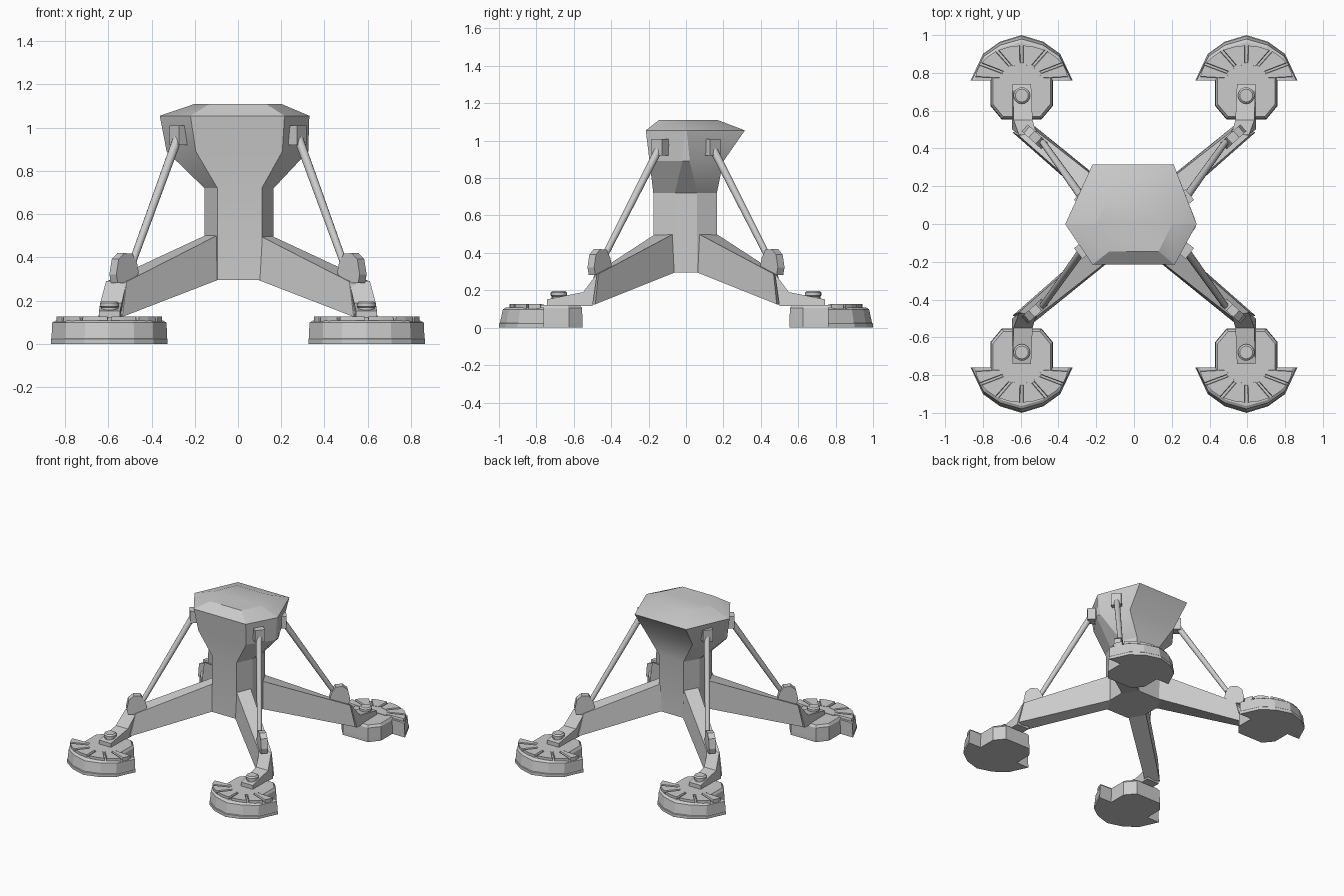
import bpy, bmesh
from math import sin, cos, radians, pi
from mathutils import Vector

if "Cube" in bpy.data.objects:
    bpy.data.objects.remove(bpy.data.objects["Cube"])


def finish(name, bm, smooth=None):
    bmesh.ops.recalc_face_normals(bm, faces=bm.faces)
    me = bpy.data.meshes.new(name)
    bm.to_mesh(me)
    bm.free()
    ob = bpy.data.objects.new(name, me)
    bpy.context.collection.objects.link(ob)
    if smooth:
        bpy.ops.object.select_all(action='DESELECT')
        ob.select_set(True)
        bpy.context.view_layer.objects.active = ob
        bpy.ops.object.shade_smooth_by_angle(angle=radians(smooth))
    return ob


def add_loft(bm, rings):
    loops = [[bm.verts.new(p) for p in ring] for ring in rings]
    n = len(loops[0])
    for a, b in zip(loops, loops[1:]):
        for i in range(n):
            j = (i + 1) % n
            bm.faces.new((a[i], a[j], b[j], b[i]))
    bm.faces.new(loops[0][::-1])
    bm.faces.new(loops[-1])


def loft(name, rings, smooth=None):
    bm = bmesh.new()
    add_loft(bm, rings)
    return finish(name, bm, smooth)


def ring_at(center, u, v, pts):
    return [center + u * a + v * b for a, b in pts]


def circle(r, n):
    return [(r * cos(2 * pi * i / n), r * sin(2 * pi * i / n)) for i in range(n)]


# central body: faceted column flaring into a wide hexagonal head
def body_ring(z, xl, xr, side, fl, fr, yf, bl, br, yb):
    return [(fl, yf, z), (fr, yf, z), (xr, -side, z), (xr, side, z),
            (br, yb, z), (bl, yb, z), (xl, side, z), (xl, -side, z)]

loft("body", [
    body_ring(0.295, -.155, .165, .06, -.095, .11, -.175, -.095, .11, .165),
    body_ring(0.72, -.155, .165, .06, -.095, .11, -.175, -.095, .11, .165),
    body_ring(0.89, -.33, .325, .02, -.195, .205, -.195, -.195, .205, .20),
    body_ring(1.055, -.362, .33, .004, -.22, .215, -.215, -.22, .21, .315),
    body_ring(1.11, -.2, .2, .004, -.13, .13, -.145, -.13, .13, .17)], 25)

FOOT = (0.595, 0.74)
ARC = [(.27, .02), (.205, .16), (.115, .225), (0, .26),
       (-.115, .225), (-.205, .16), (-.27, .02)]
BLOCK = [(-.165, .06), (-.165, -.115), (-.105, -.187),
         (.105, -.187), (.165, -.115), (.165, .06)]

for sx, sy, tag in ((1, -1, "front_right"), (-1, -1, "front_left"),
                    (1, 1, "back_right"), (-1, 1, "back_left")):
    def P(x, y, z):
        return Vector((sx * x, sy * y, z))

    # main leg beam
    loft(tag + "_leg", [
        [P(.05, .14, .295), P(.12, .03, .295), P(.12, .03, .52), P(.05, .14, .52)],
        [P(.095, .17, .295), P(.16, .06, .295), P(.155, .07, .50), P(.10, .165, .50)],
        [P(.535, .525, .125), P(.643, .485, .125), P(.61, .468, .288), P(.515, .49, .288)]])

    # bent ankle link
    prof = [(.475, .29, .515, .61), (.55, .19, .537, .637), (.742, .152, .545, .643),
            (.742, .115, .545, .643), (.50, .115, .54, .645)]
    loft(tag + "_ankle", [[P(a, y, z) for y, z, a, b in prof],
                          [P(b, y, z) for y, z, a, b in prof]])

    # ankle pin
    c = P(.594, .68, 0)
    X, Y, Z = Vector((1, 0, 0)), Vector((0, 1, 0)), Vector((0, 0, 1))
    loft(tag + "_ankle_pin", [ring_at(c + Z * z, X, Y, circle(r, 16)) for r, z in
                              ((.038, .13), (.038, .168), (.044, .172), (.044, .188), (.034, .197))], 40)

    # diagonal strut with its two brackets
    top, low = P(.278, .145, .955), P(.485, .435, .385)
    d = (low - top).normalized()
    u = d.cross(Z).normalized()
    loft(tag + "_strut", [ring_at(top, u, d.cross(u), circle(.021, 12)),
                          ring_at(low, u, d.cross(u), circle(.017, 12))], 40)
    out = P(.78, .62, 0)
    across = P(-.62, .78, 0)
    corner = [(-.036, -.045), (.036, -.045), (.036, .045), (-.036, .045)]
    loft(tag + "_strut_bracket", [ring_at(P(.275, .14, .965) + out * k, across, Z, corner)
                                  for k in (-.06, .026)])
    along = P(.74, .67, 0)
    side = P(-.67, .74, 0)
    lug = [(-.07, -.02), (-.06, .02), (-.03, .065), (.02, .068),
           (.055, .04), (.07, -.03), (.06, -.07), (-.05, -.07)]
    loft(tag + "_leg_lug", [ring_at(P(.527, .462, .352) + side * k, along, Z, lug)
                            for k in (-.024, .024)])

    # foot: rear block
    def F(u, v, z):
        return P(FOOT[0] + u, FOOT[1] + v, z)
    loft(tag + "_foot_block", [[F(u * s, v * s, z) for u, v in BLOCK]
                               for s, z in ((1, 0), (1, .025), (.985, .105), (.92, .122))])

    # foot: half-round toe pad
    loft(tag + "_foot_pad", [[F(u * a, max(v * b, .02), z) for u, v in ARC]
                             for a, b, z in ((1, 1, 0), (1, 1, .022), (.99, .98, .026),
                                             (.98, .92, .098), (.92, .86, .108))])

    # foot: raised fan of tread segments with slots between them
    bm = bmesh.new()
    cuts = [-86, -62, -32, 0, 32, 62, 86]

    def fan(t, inner, z):
        a = radians(t)
        if inner:
            return F(.105 * sin(a), .02 + .085 * cos(a), z)
        return F(.245 * sin(a), .02 + .185 * cos(a), z)
    for t0, t1 in zip(cuts, cuts[1:]):
        rings = []
        for g, z in ((1.8, .10), (1.8, .12), (2.6, .127)):
            rings.append([fan(t0 + g * 2, True, z), fan(t0 + g, False, z),
                          fan((t0 + t1) / 2, False, z),
                          fan(t1 - g, False, z), fan(t1 - g * 2, True, z)])
        add_loft(bm, rings)
    hub = [(.115 * sin(radians(t)), .02 + .095 * cos(radians(t))) for t in range(-90, 91, 30)]
    add_loft(bm, [[F(u, v, z) for u, v in hub] for z in (.10, .125)])
    finish(tag + "_foot_treads", bm)
